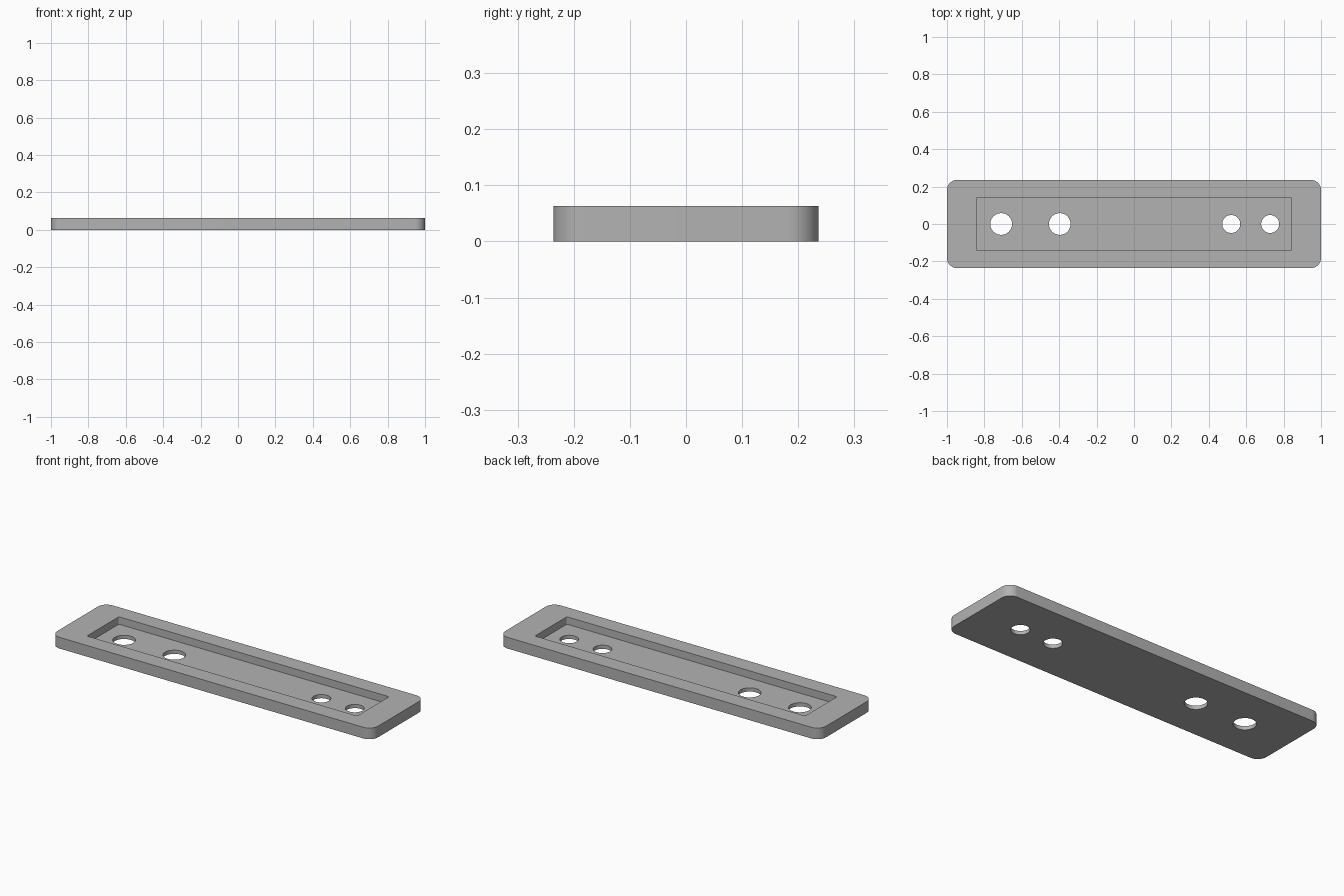
import bpy
import bmesh
import math

old = bpy.data.objects.get("Cube")
if old:
    bpy.data.objects.remove(old, do_unlink=True)

HEIGHT = 0.063
FLOOR = 0.021

grey = bpy.data.materials.new("plain grey")
grey.use_nodes = True
grey.diffuse_color = (0.45, 0.45, 0.45, 1)
grey.node_tree.nodes["Principled BSDF"].inputs["Base Color"].default_value = (0.45, 0.45, 0.45, 1)


def prism(name, outline, z0, z1):
    """Extrude a flat outline from z0 up to z1."""
    bm = bmesh.new()
    face = bm.faces.new([bm.verts.new((x, y, z0)) for x, y in outline])
    top = bmesh.ops.extrude_face_region(bm, geom=[face])["geom"]
    verts = [v for v in top if isinstance(v, bmesh.types.BMVert)]
    bmesh.ops.translate(bm, vec=(0, 0, z1 - z0), verts=verts)
    bmesh.ops.recalc_face_normals(bm, faces=bm.faces)
    mesh = bpy.data.meshes.new(name)
    bm.to_mesh(mesh)
    bm.free()
    mesh.materials.append(grey)
    obj = bpy.data.objects.new(name, mesh)
    bpy.context.collection.objects.link(obj)
    return obj


def rounded_rectangle(hx, hy, radius, steps):
    points = []
    for quarter, (sx, sy) in enumerate([(1, 1), (-1, 1), (-1, -1), (1, -1)]):
        for i in range(steps + 1):
            a = math.pi / 2 * (quarter + i / steps)
            points.append((sx * (hx - radius) + radius * math.cos(a),
                           sy * (hy - radius) + radius * math.sin(a)))
    return points


def circle(x, radius, sides=48):
    return [(x + radius * math.cos(math.tau * i / sides),
             radius * math.sin(math.tau * i / sides)) for i in range(sides)]


# Plate with rounded corners
plate = prism("plate", rounded_rectangle(1.0, 0.236, 0.055, 12), 0, HEIGHT)

# Shallow pocket and four through holes
cutters = [prism("pocket_cutter", rounded_rectangle(0.842, 0.142, 0.008, 4), FLOOR, HEIGHT + 0.1)]
for x, radius in [(-0.71, 0.058), (-0.397, 0.058), (0.52, 0.048), (0.728, 0.048)]:
    cutters.append(prism("hole_cutter", circle(x, radius), -0.1, HEIGHT + 0.05))

bpy.context.view_layer.objects.active = plate
plate.select_set(True)
for cutter in cutters:
    cutter.hide_render = True
    mod = plate.modifiers.new("cut", "BOOLEAN")
    mod.operation = "DIFFERENCE"
    mod.solver = "EXACT"
    mod.object = cutter
    bpy.ops.object.modifier_apply(modifier=mod.name)
    bpy.data.objects.remove(cutter, do_unlink=True)

# Smooth the round walls, keep the rims crisp
bpy.ops.object.shade_smooth_by_angle(angle=math.radians(30))
